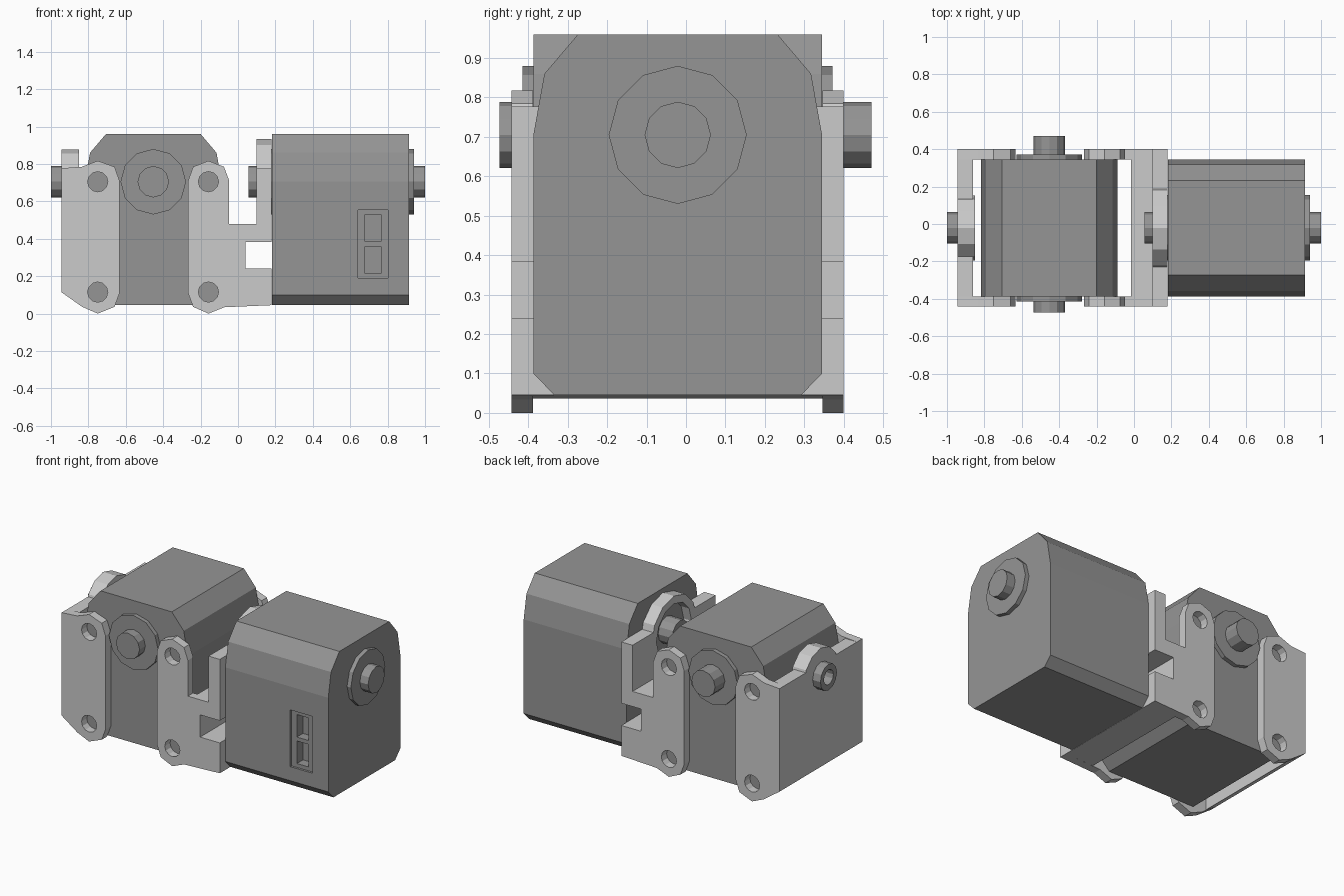
import bpy, bmesh, math
from mathutils import Vector

if "Cube" in bpy.data.objects:
    bpy.data.objects.remove(bpy.data.objects["Cube"])

CY = -0.021          # common symmetry plane of both motors
AXIS_Z = 0.705       # height of the shafts


def grey(name, v):
    mat = bpy.data.materials.new(name)
    mat.diffuse_color = (v, v, v, 1)
    mat.use_nodes = True
    mat.node_tree.nodes["Principled BSDF"].inputs["Base Color"].default_value = mat.diffuse_color
    return mat


DARK = grey("dark_grey", 0.30)
LIGHT = grey("light_grey", 0.80)


def prism(name, pts, lo, hi, axis='Y', mat=LIGHT):
    """Extrude a closed profile along an axis: Y takes (x, z), X takes (y, z)."""
    bm = bmesh.new()
    place = (lambda p: (p[0], lo, p[1])) if axis == 'Y' else (lambda p: (lo, p[0], p[1]))
    face = bm.faces.new([bm.verts.new(place(p)) for p in pts])
    new = bmesh.ops.extrude_face_region(bm, geom=[face])['geom']
    step = Vector((0, hi - lo, 0) if axis == 'Y' else (hi - lo, 0, 0))
    bmesh.ops.translate(bm, vec=step, verts=[g for g in new if isinstance(g, bmesh.types.BMVert)])
    bmesh.ops.recalc_face_normals(bm, faces=bm.faces)
    me = bpy.data.meshes.new(name)
    bm.to_mesh(me)
    bm.free()
    me.materials.append(mat)
    ob = bpy.data.objects.new(name, me)
    bpy.context.collection.objects.link(ob)
    return ob


def disc(name, u, z, r, lo, hi, axis='Y', mat=LIGHT, n=12):
    ring = [(u + r * math.cos(2 * math.pi * i / n), z + r * math.sin(2 * math.pi * i / n))
            for i in range(n)]
    return prism(name, ring, lo, hi, axis, mat)


def box(name, x0, x1, y0, y1, z0, z1, mat=LIGHT):
    return prism(name, [(x0, z0), (x1, z0), (x1, z1), (x0, z1)], y0, y1, 'Y', mat)


def boolean(ob, other, op='DIFFERENCE'):
    # Cutters take the colour of the part they shape
    other.data.materials[0] = ob.data.materials[0]
    mod = ob.modifiers.new(op.lower(), 'BOOLEAN')
    mod.operation, mod.object, mod.solver = op, other, 'EXACT'
    bpy.context.view_layer.objects.active = ob
    bpy.ops.object.modifier_apply(modifier=mod.name)
    bpy.data.objects.remove(other)


def motor(prefix, x, turn):
    # Housing with chamfered top and bottom edges
    half = [(0.313, 0.045), (0.366, 0.10), (0.366, AXIS_Z), (0.338, 0.86), (0.253, 0.96)]
    body = prism(prefix + "_housing", half + [(-a, b) for a, b in reversed(half)],
                 -0.366, 0.366, 'Y', DARK)
    # Recessed connector with two sockets
    boolean(body, box("cut", -0.5, -0.352, -0.255, -0.095, 0.19, 0.555))
    for z0, z1 in ((0.215, 0.36), (0.385, 0.53)):
        boolean(body, box("cut", -0.5, -0.29, -0.217, -0.133, z0, z1))
    # Flanges and shafts at both ends
    parts = [body]
    for end, s, shaft in (("front", -1, 0.452), ("rear", 1, 0.492)):
        for label, r, a, b in (("flange", 0.175, 0.366, 0.393), ("shaft", 0.084, 0.393, shaft)):
            parts.append(disc(f"{prefix}_{end}_{label}", 0, AXIS_Z, r, s * a, s * b, 'Y', DARK))
    for p in parts:
        p.location = (x, CY, 0)
        p.rotation_euler.z = turn


motor("left_motor", -0.453, 0)
motor("right_motor", 0.547, math.pi / 2)


def side_plates(prefix, pts, hole_x):
    # Pair of drilled cheeks on the front and back of the left motor
    for label, s in (("front", -1), ("back", 1)):
        plate = prism(f"{prefix}_{label}_plate", pts, CY + s * 0.367, CY + s * 0.421)
        for z in (AXIS_Z, 0.115):
            boolean(plate, disc("cut", hole_x, z, 0.054, CY + s * 0.3, CY + s * 0.5))


# Middle bracket: cheeks, notched cross wall and ring around the motor flange
side_plates("middle_bracket", [
    (-0.267, 0.11), (-0.24, 0.036), (-0.158, 0.0), (-0.073, 0.034), (0.18, 0.045),
    (0.18, 0.24), (0.04, 0.24), (0.04, 0.383), (0.18, 0.383), (0.18, 0.777), (0.10, 0.777),
    (0.10, 0.48), (-0.047, 0.48), (-0.047, 0.71), (-0.075, 0.785), (-0.158, 0.817),
    (-0.24, 0.785), (-0.267, 0.71)], -0.158)
wall = prism("middle_bracket_wall", [
    (-0.017, 0.037), (0.18, 0.045), (0.18, 0.24), (0.04, 0.24), (0.04, 0.383), (0.18, 0.383),
    (0.18, 0.777), (0.10, 0.777), (0.10, 0.48), (-0.017, 0.48)], CY - 0.367, CY + 0.367)
boolean(wall, disc("ring", CY, AXIS_Z, 0.228, 0.10, 0.18, 'X'), 'UNION')
boolean(wall, disc("cut", CY, AXIS_Z, 0.178, 0.05, 0.25, 'X'))

# End bracket: cheeks, end wall with round boss
side_plates("end_bracket", [
    (-0.945, 0.115), (-0.833, 0.036), (-0.75, 0.0), (-0.66, 0.036), (-0.633, 0.11),
    (-0.633, 0.71), (-0.66, 0.785), (-0.75, 0.817), (-0.835, 0.785), (-0.945, 0.777)], -0.75)
end = prism("end_bracket_wall",
            [(-0.945, 0.115), (-0.862, 0.06), (-0.862, 0.777), (-0.945, 0.777)],
            CY - 0.367, CY + 0.367)
boolean(end, disc("boss", CY, AXIS_Z, 0.173, -0.945, -0.85, 'X'), 'UNION')
boolean(end, disc("cut", CY, AXIS_Z, 0.048, -1.1, -0.80, 'X'))

# Hollow stub on the outside of the end wall
stub = disc("end_bracket_stub", CY, AXIS_Z, 0.084, -1.0, -0.945, 'X', DARK)
boolean(stub, disc("cut", CY, AXIS_Z, 0.048, -1.1, -0.80, 'X'))
